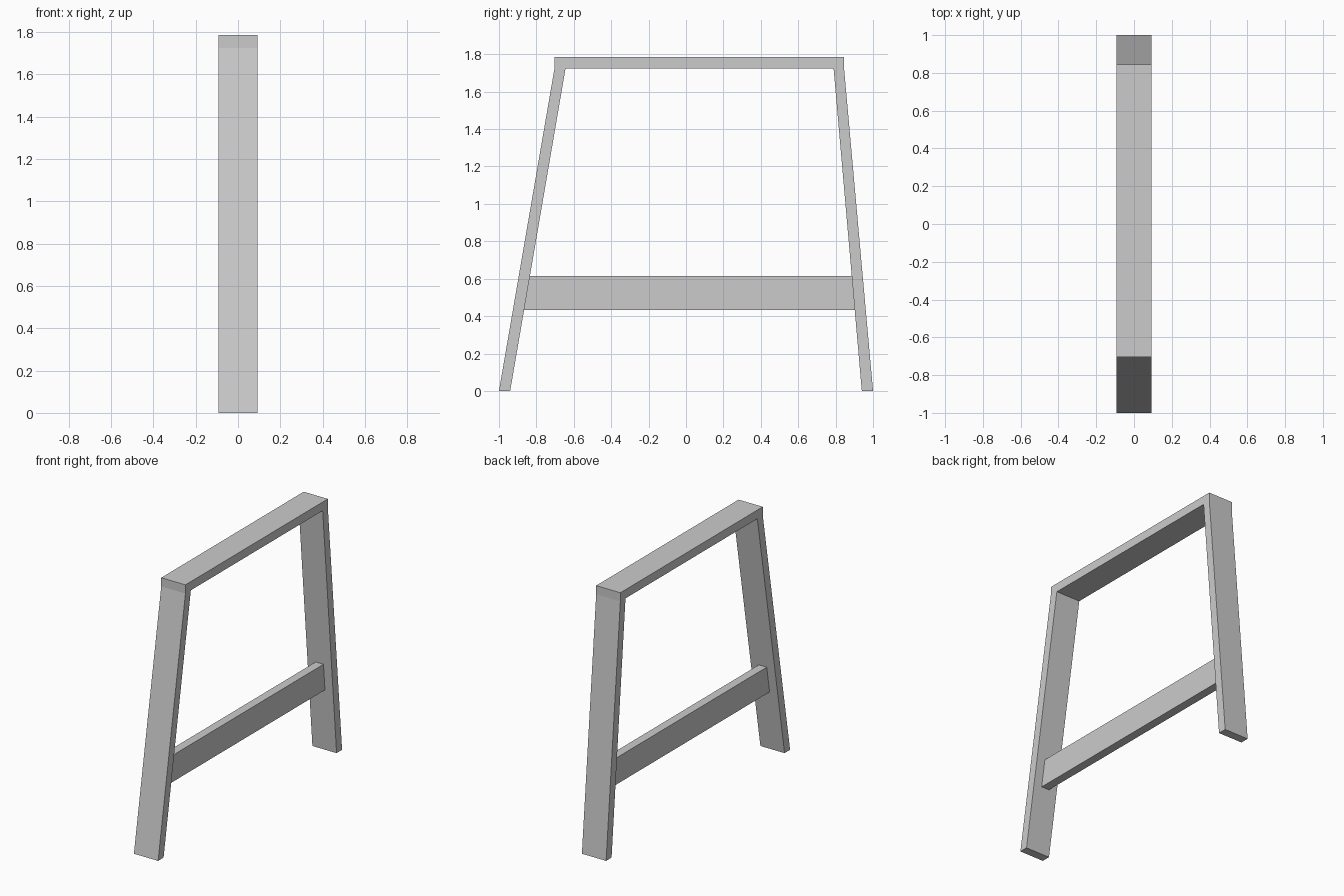
import bpy, bmesh

if "Cube" in bpy.data.objects:
    bpy.data.objects.remove(bpy.data.objects["Cube"])

Z_TOP, Z_IN = 1.785, 1.725


def extrude_profile(name, profile, half_width):
    """Extrude a closed (y, z) outline symmetrically along x."""
    bm = bmesh.new()
    face = bm.faces.new([bm.verts.new((-half_width, y, z)) for y, z in profile])
    ext = bmesh.ops.extrude_face_region(bm, geom=[face])
    verts = [v for v in ext["geom"] if isinstance(v, bmesh.types.BMVert)]
    bmesh.ops.translate(bm, verts=verts, vec=(2 * half_width, 0, 0))
    bmesh.ops.recalc_face_normals(bm, faces=bm.faces)
    mesh = bpy.data.meshes.new(name)
    bm.to_mesh(mesh)
    bm.free()
    obj = bpy.data.objects.new(name, mesh)
    bpy.context.collection.objects.link(obj)
    return obj


def inner_y(side, z):
    """Inner face of the front (-1) or back (+1) leg at height z."""
    top = -0.644 if side < 0 else 0.789
    return side * 0.94 + (top - side * 0.94) * z / Z_IN


# Two splayed legs joined by the top beam, as one continuous frame
extrude_profile("leg_frame", [
    (-1, 0), (-0.94, 0), (inner_y(-1, Z_IN), Z_IN), (inner_y(1, Z_IN), Z_IN),
    (0.94, 0), (1, 0), (0.845, Z_IN), (0.845, Z_TOP),
    (-0.703, Z_TOP), (-0.703, Z_IN)], 0.092)

# Narrow upright stretcher fitted between the legs
LOW, HIGH = 0.432, 0.615
extrude_profile("stretcher", [
    (inner_y(-1, LOW), LOW), (inner_y(1, LOW), LOW),
    (inner_y(1, HIGH), HIGH), (inner_y(-1, HIGH), HIGH)], 0.03)
